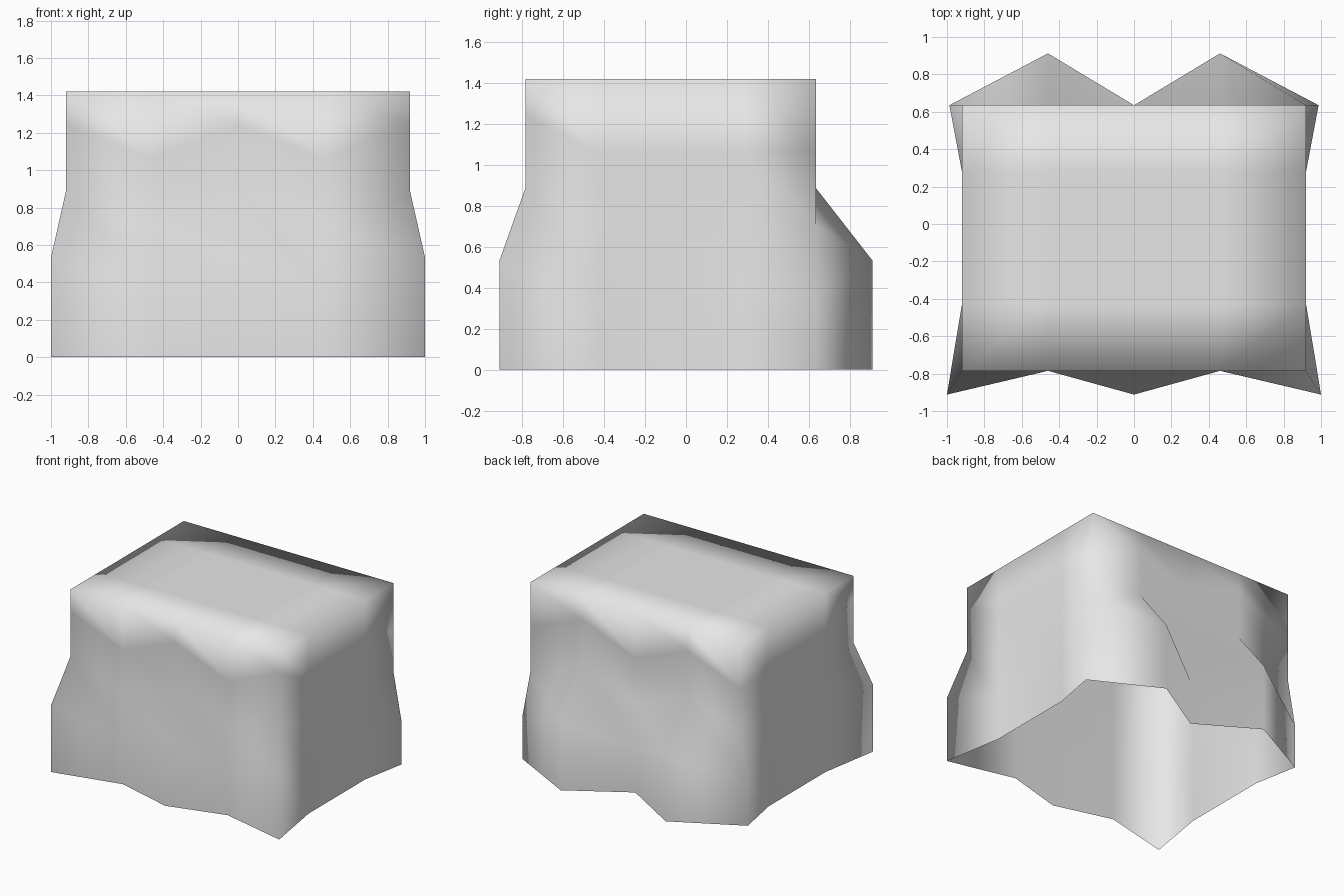
import bpy, bmesh

if "Cube" in bpy.data.objects:
    bpy.data.objects.remove(bpy.data.objects["Cube"])

# Cloth cover: flat box top with an open-bottomed, rippled skirt
HX, Y0, Y1, H, N = 0.92, -0.785, 0.635, 1.42, 4

mat = bpy.data.materials.new("light grey cloth")
mat.diffuse_color = (0.8, 0.8, 0.8, 1)
mat.use_nodes = True
mat.node_tree.nodes["Principled BSDF"].inputs["Base Color"].default_value = mat.diffuse_color


def top_point(i, j):
    return (-HX + 2 * HX * i / N, Y0 + (Y1 - Y0) * j / N)


def ripple(i, j):
    """Outward push of the lower skirt, and whether the column is an outer fold."""
    side = (i == N) - (i == 0)
    if j == 0:                                   # front: corners and middle stand out
        fold = i % 2 == 0
        return (0.08 * side, -0.127 if fold else 0, fold)
    if j == N:                                   # back: the two columns between
        fold = i % 2 == 1
        return (0.067 * side, 0.277 if fold else 0, fold)
    return (0, 0, False)                         # sides stay flat


bm = bmesh.new()

# Top grid
top = {(i, j): bm.verts.new((*top_point(i, j), H))
       for i in range(N + 1) for j in range(N + 1)}
for i in range(N):
    for j in range(N):
        bm.faces.new([top[i, j], top[i + 1, j], top[i + 1, j + 1], top[i, j + 1]])

# Rim of the top, anticlockwise seen from above
rim = ([(i, 0) for i in range(N)] + [(N, j) for j in range(N)]
       + [(i, N) for i in range(N, 0, -1)] + [(0, j) for j in range(N, 0, -1)])

# Skirt columns: rows of outer folds sit half a step higher
columns = []
for key in rim:
    dx, dy, fold = ripple(*key)
    x, y = top_point(*key)
    col = [top[key]]
    for row in range(1, N + 1):
        z = 0 if row == N else H * (1 - row / N) + (H / 8 if fold else 0)
        f = 1 if row >= 3 else 0
        col.append(bm.verts.new((x + dx * f, y + dy * f, z)))
    columns.append(col)

for k, a in enumerate(columns):
    b = columns[(k + 1) % len(columns)]
    for r in range(N):
        bm.faces.new([a[r], a[r + 1], b[r + 1], b[r]])

for f in bm.faces:
    f.smooth = True
me = bpy.data.meshes.new("cloth_cover")
bm.to_mesh(me)
bm.free()
me.materials.append(mat)
obj = bpy.data.objects.new("cloth_cover", me)
bpy.context.collection.objects.link(obj)
